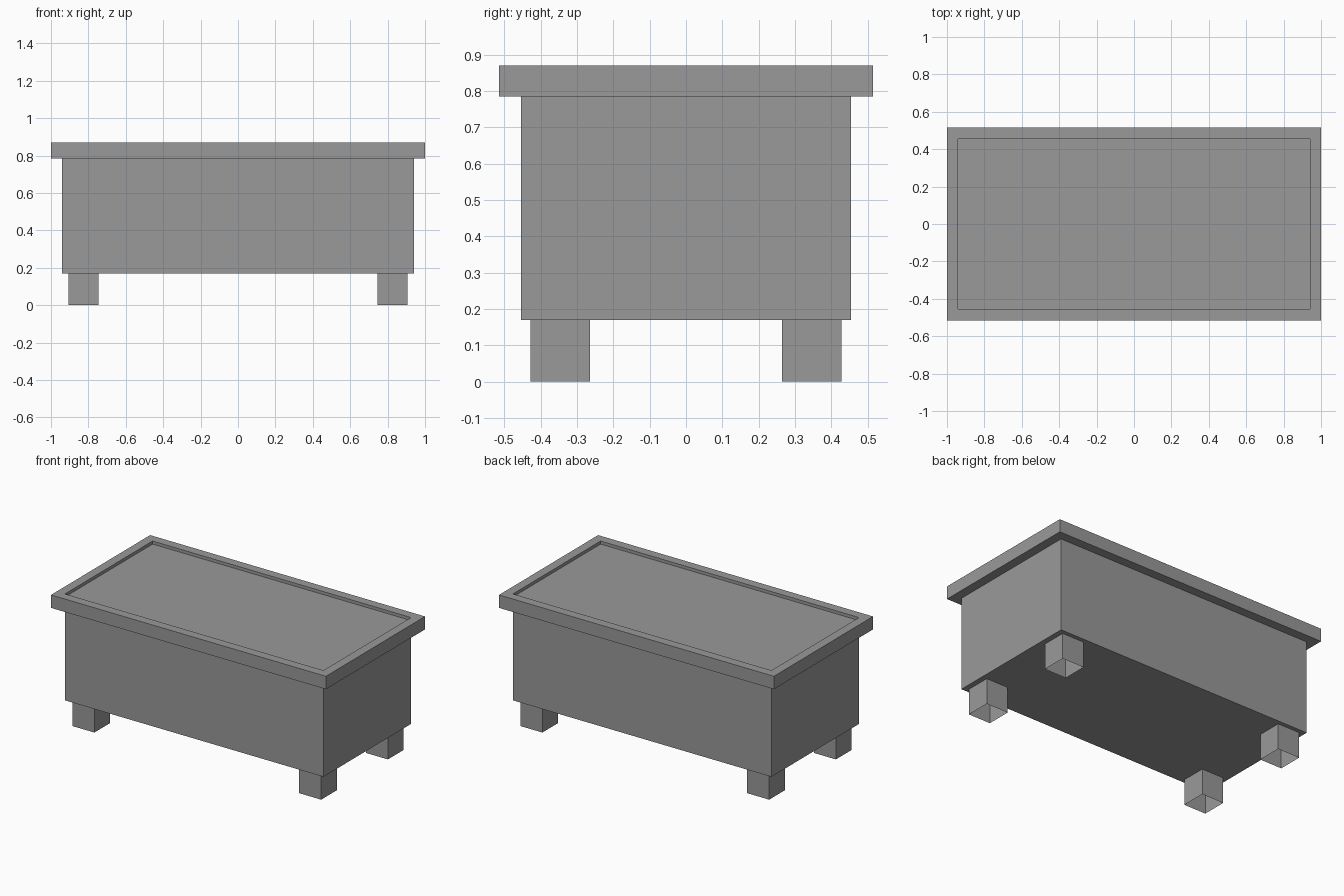
import bpy
import bmesh
from mathutils import Vector

cube = bpy.data.objects.get("Cube")
if cube:
    bpy.data.objects.remove(cube, do_unlink=True)

GREY = (0.32, 0.32, 0.32, 1.0)
grey = bpy.data.materials.new("plain_grey")
grey.use_nodes = True
grey.diffuse_color = GREY
grey.node_tree.nodes["Principled BSDF"].inputs["Base Color"].default_value = GREY


def box_mesh(low, high):
    """Box between two opposite corners."""
    low, high = Vector(low), Vector(high)
    bm = bmesh.new()
    bmesh.ops.create_cube(bm, size=1)
    for v in bm.verts:
        v.co = (low + high) / 2 + v.co * (high - low)
    bm.normal_update()
    return bm


def face_towards(bm, direction):
    return max(bm.faces, key=lambda f: f.normal.z * direction)


def finish(name, bm):
    mesh = bpy.data.meshes.new(name)
    bm.to_mesh(mesh)
    bm.free()
    mesh.materials.append(grey)
    obj = bpy.data.objects.new(name, mesh)
    bpy.context.collection.objects.link(obj)
    return obj


LEG_TOP, BODY_TOP, RIM_TOP = 0.17, 0.785, 0.87

# Main box
finish("body", box_mesh((-0.94, -0.455, LEG_TOP), (0.94, 0.455, BODY_TOP)))

# Overhanging rim with a shallow recess in its top
rim = box_mesh((-1, -0.515, BODY_TOP), (1, 0.515, RIM_TOP))
top = face_towards(rim, 1)
bmesh.ops.inset_individual(rim, faces=[top], thickness=0.06, use_even_offset=True)
recess = bmesh.ops.extrude_discrete_faces(rim, faces=[top])["faces"][0]
bmesh.ops.translate(rim, verts=recess.verts, vec=(0, 0, -0.02))
finish("rim", rim)

# Four hollow legs, open underneath
leg = box_mesh((0.745, 0.265, 0), (0.905, 0.428, LEG_TOP))
bmesh.ops.delete(leg, geom=[face_towards(leg, -1)], context="FACES_ONLY")
legs = finish("legs", leg)
mirror = legs.modifiers.new("four_corners", "MIRROR")
mirror.use_axis = (True, True, False)
mirror.use_mirror_merge = False
